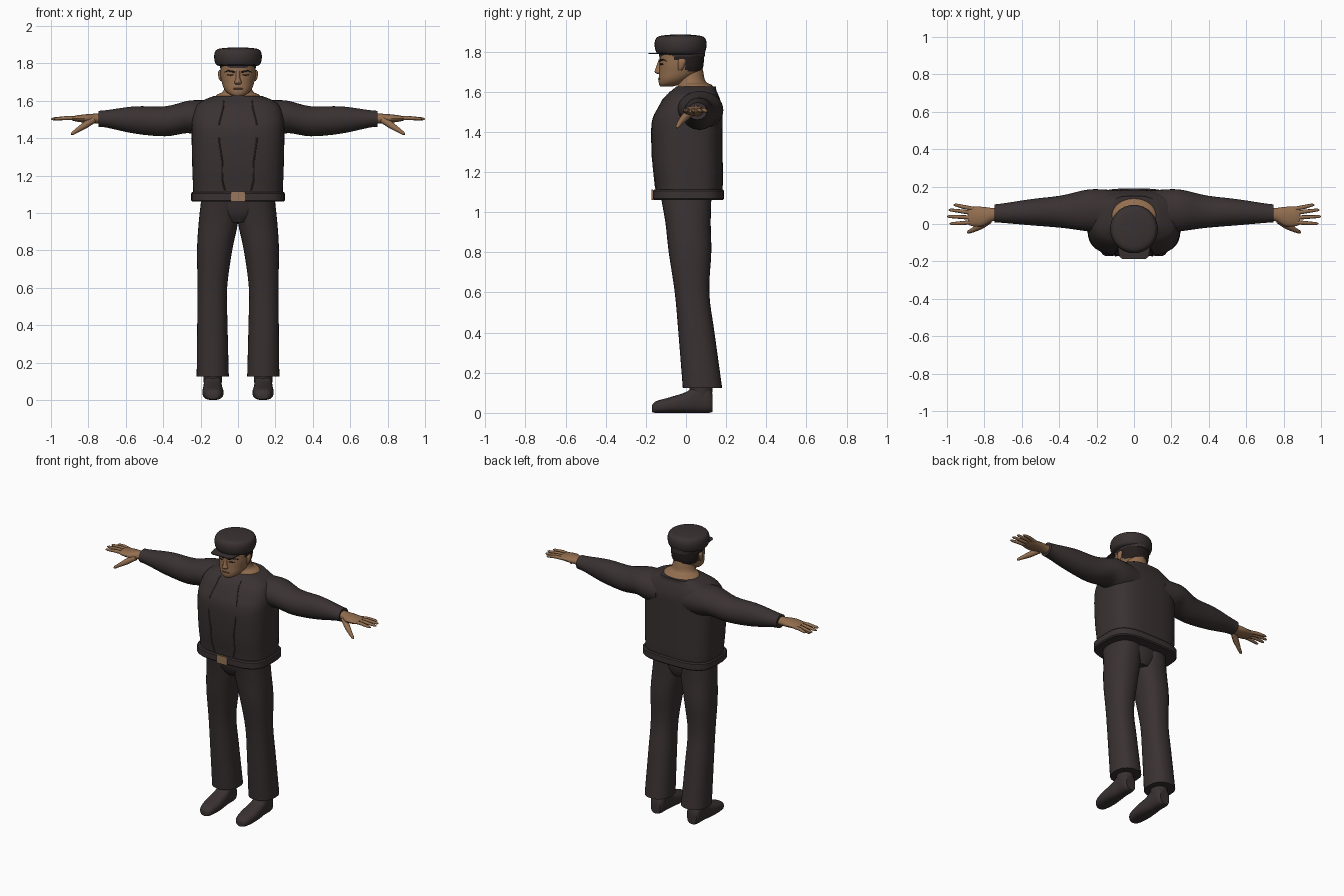
import bpy, bmesh, math
from mathutils import Vector

old = bpy.data.objects.get("Cube")
if old:
    bpy.data.objects.remove(old)


def material(name, rgb):
    m = bpy.data.materials.new(name)
    m.use_nodes = True
    m.diffuse_color = (*rgb, 1)
    m.node_tree.nodes["Principled BSDF"].inputs["Base Color"].default_value = (*rgb, 1)
    return m


CLOTH = material("dark cloth", (0.042, 0.031, 0.032))
SKIN = material("skin", (0.29, 0.155, 0.078))
HAIR = material("black hair", (0.018, 0.013, 0.012))
LIP = material("lip brown", (0.16, 0.075, 0.04))
BRASS = material("belt buckle", (0.32, 0.18, 0.1))


def finish(name, bm, mat, angle=40):
    bmesh.ops.recalc_face_normals(bm, faces=bm.faces)
    mesh = bpy.data.meshes.new(name)
    bm.to_mesh(mesh)
    bm.free()
    obj = bpy.data.objects.new(name, mesh)
    bpy.context.collection.objects.link(obj)
    mesh.materials.append(mat)
    bpy.ops.object.select_all(action="DESELECT")
    obj.select_set(True)
    bpy.context.view_layer.objects.active = obj
    bpy.ops.object.shade_smooth_by_angle(angle=math.radians(angle))
    return obj


def spline(a, b, c, d, t):
    return 0.5 * (2 * b + (c - a) * t + (2 * a - 5 * b + 4 * c - d) * t ** 2
                  + (3 * b - a - 3 * c + d) * t ** 3)


def loft(name, mat, axis, sections, power=2, side=1, segs=32, steps=4):
    """Skin rings (position, centre u, centre v, radius u, radius v) along an axis."""
    rings = []
    last = len(sections) - 1
    for i in range(last):
        keys = [sections[max(0, min(last, i + k))] for k in (-1, 0, 1, 2)]
        rings += [[spline(*q, s / steps) for q in zip(*keys)] for s in range(steps)]
    rings.append(sections[-1])
    bm = bmesh.new()
    loops = []
    for p, cu, cv, ru, rv in rings:
        loop = []
        for k in range(segs):
            a = math.tau * k / segs
            c, s = math.cos(a), math.sin(a)
            u = cu + ru * math.copysign(abs(c) ** (2 / power), c)
            v = cv + rv * math.copysign(abs(s) ** (2 / power), s)
            x, y, z = {"X": (p, u, v), "Y": (u, p, v), "Z": (u, v, p)}[axis]
            loop.append(bm.verts.new((x * side, y, z)))
        loops.append(loop)
    for a, b in zip(loops, loops[1:]):
        for k in range(segs):
            n = (k + 1) % segs
            bm.faces.new((a[k], a[n], b[n], b[k]))
    bm.faces.new(loops[0])
    bm.faces.new(loops[-1])
    return finish(name, bm, mat)


def plate(name, mat, outline, depth):
    """Extrude a flat outline by a vector."""
    bm = bmesh.new()
    face = bm.faces.new([bm.verts.new(p) for p in outline])
    new = bmesh.ops.extrude_face_region(bm, geom=[face])["geom"]
    bmesh.ops.translate(bm, verts=[g for g in new if isinstance(g, bmesh.types.BMVert)], vec=depth)
    return finish(name, bm, mat, 30)


def tube(name, mat, points, radii):
    """Rounded tapering tube through points."""
    curve = bpy.data.curves.new(name, "CURVE")
    curve.dimensions = "3D"
    curve.bevel_depth = 1
    curve.bevel_resolution = 2
    curve.use_fill_caps = True
    sp = curve.splines.new("POLY")
    sp.points.add(len(points) - 1)
    for pt, co, r in zip(sp.points, points, radii):
        pt.co = (*co, 1)
        pt.radius = r
    curve.materials.append(mat)
    obj = bpy.data.objects.new(name, curve)
    bpy.context.collection.objects.link(obj)
    return obj


def on_front(obj, x, z):
    """Point on the front surface of an object."""
    hit = obj.ray_cast(Vector((x, -1, z)), Vector((0, 1, 0)))
    return hit[1] if hit[0] else Vector((x, -0.13, z))


# Jacket body and belt
jacket = loft("jacket", CLOTH, "Z", [
    (1.08, 0, .012, .238, .163), (1.13, 0, .015, .24, .168), (1.26, 0, .007, .245, .176),
    (1.44, 0, .005, .248, .177), (1.52, 0, .02, .243, .16), (1.575, 0, .03, .222, .135),
    (1.605, 0, .04, .18, .112), (1.625, 0, .05, .13, .1)], power=3, segs=48)
loft("belt", CLOTH, "Z", [(1.06, 0, .012, .244, .172), (1.067, 0, .012, .25, .178),
     (1.105, 0, .012, .25, .178), (1.112, 0, .012, .244, .172)], power=3.4, segs=48, steps=1)
plate("buckle", BRASS, [(x, -.165, z) for x, z in
      ((-.038, 1.06), (.038, 1.06), (.038, 1.114), (-.038, 1.114))], (0, -.008, 0))

# Neck, head, nose
loft("neck", SKIN, "Z", [(1.59, 0, .05, .13, .1), (1.63, 0, .045, .115, .088),
     (1.65, 0, .028, .08, .07), (1.7, 0, .02, .066, .066), (1.75, 0, .015, .06, .06)])
head = loft("head", SKIN, "Z", [
    (1.625, 0, -.1, .028, .028), (1.64, 0, -.077, .055, .058), (1.665, 0, -.055, .075, .081),
    (1.7, 0, -.03, .087, .104), (1.74, 0, -.022, .094, .11), (1.81, 0, -.02, .092, .11)],
    power=2.2, segs=40)
head.data.materials.append(HAIR)
for f in head.data.polygons:
    y, z = f.center.y, f.center.z
    if (y > .0 and z > 1.7) or (y > -.065 and z > 1.75):
        f.material_index = 1
loft("nose", SKIN, "Z", [(1.688, 0, -.132, .014, .008), (1.698, 0, -.134, .02, .022),
     (1.72, 0, -.132, .012, .018), (1.76, 0, -.126, .01, .01)], segs=16)

# Cap with flat peak
loft("cap", CLOTH, "Z", [(1.785, 0, -.027, .098, .105), (1.795, 0, -.027, .118, .12),
     (1.825, 0, -.027, .127, .129), (1.858, 0, -.027, .124, .126),
     (1.877, 0, -.027, .105, .106), (1.884, 0, -.027, .05, .05)])
loft("cap_band", CLOTH, "Z", [(1.775, 0, -.02, .095, .114), (1.8, 0, -.02, .098, .115)], steps=1)
plate("cap_peak", CLOTH, [(-.09, -.1, 1.79), (-.078, -.175, 1.787), (-.06, -.188, 1.787),
      (.06, -.188, 1.787), (.078, -.175, 1.787), (.09, -.1, 1.79)], (0, 0, .005))

# Trouser seat
loft("trouser_seat", CLOTH, "Z", [(.95, 0, .01, .08, .09), (1.0, 0, .005, .165, .113),
     (1.09, 0, 0, .19, .127)])

bpy.context.view_layer.update()
tube("mouth", LIP, [on_front(head, x, 1.664) for x in (-.03, -.015, 0, .015, .03)],
     (.002, .004, .004, .004, .002))

for label, s in (("left", 1), ("right", -1)):
    # Face details
    tube(label + "_brow", HAIR, [on_front(head, s * x, z) for x, z in
         ((.018, 1.752), (.035, 1.758), (.055, 1.76), (.072, 1.753))], (.004, .005, .004, .002))
    tube(label + "_eye", HAIR, [on_front(head, s * x, 1.737) for x in (.024, .04, .058)],
         (.002, .004, .002))
    loft(label + "_ear", SKIN, "Z", [(1.705, .088, -.03, .006, .008), (1.72, .093, -.025, .01, .014),
         (1.75, .095, -.02, .012, .02), (1.765, .093, -.02, .006, .012)], side=s, segs=12)

    # Front panel seam
    tube(label + "_jacket_seam", CLOTH, [on_front(jacket, s * x, z) for x, z in
         ((.075, 1.6), (.08, 1.56), (.1, 1.48), (.1, 1.38), (.085, 1.28), (.085, 1.18), (.07, 1.12))],
         [.004] * 7)

    # Sleeve and cuff
    loft(label + "_sleeve", CLOTH, "X", [
        (.1, .06, 1.5, .12, .1), (.2, .07, 1.507, .116, .096), (.27, .072, 1.513, .108, .086),
        (.39, .066, 1.49, .086, .08), (.55, .063, 1.497, .07, .073), (.7, .058, 1.503, .052, .047),
        (.745, .057, 1.503, .048, .043)], side=s)

    # Hand with four fingers and a thumb
    loft(label + "_hand", SKIN, "X", [
        (.71, .055, 1.503, .034, .028), (.76, .05, 1.505, .036, .026), (.81, .04, 1.505, .052, .023),
        (.86, .04, 1.505, .052, .017), (.888, .042, 1.505, .045, .01)], side=s, segs=20)
    for finger, y0, y1, tip in (("little", .08, .102, .965), ("ring", .057, .075, .992),
                                ("middle", .033, .04, 1.0), ("index", .01, .002, .985)):
        tube(f"{label}_{finger}_finger", SKIN,
             [(s * .85, y0, 1.505), (s * .91, (y0 + y1) / 2, 1.508), (s * (tip - .012), y1, 1.503),
              (s * tip, y1, 1.502)], (.011, .011, .008, .003))
    tube(label + "_thumb", SKIN, [(s * .775, .02, 1.498), (s * .82, -.01, 1.468),
         (s * .86, -.032, 1.442), (s * .885, -.043, 1.425), (s * .892, -.046, 1.42)],
         (.02, .019, .013, .009, .003))

    # Trouser leg
    loft(label + "_trouser_leg", CLOTH, "Z", [
        (.125, .135, .082, .086, .098), (.4, .137, .052, .081, .09), (.6, .137, .03, .079, .086),
        (.8, .125, .02, .094, .106), (.95, .105, .01, .105, .113), (1.085, .095, 0, .1, .127)],
        power=2.3, side=s)

    # Shoe and ankle
    loft(label + "_shoe", CLOTH, "Y", [
        (-.17, .133, .02, .022, .016), (-.15, .133, .029, .043, .029), (-.08, .134, .039, .056, .039),
        (0, .135, .052, .052, .052), (.05, .135, .068, .048, .068), (.11, .135, .065, .046, .065),
        (.132, .135, .05, .034, .045)], power=2.6, side=s)
    loft(label + "_ankle", CLOTH, "Z", [(.06, .135, .075, .046, .053), (.13, .135, .075, .05, .057),
         (.2, .135, .075, .05, .055)], side=s)
